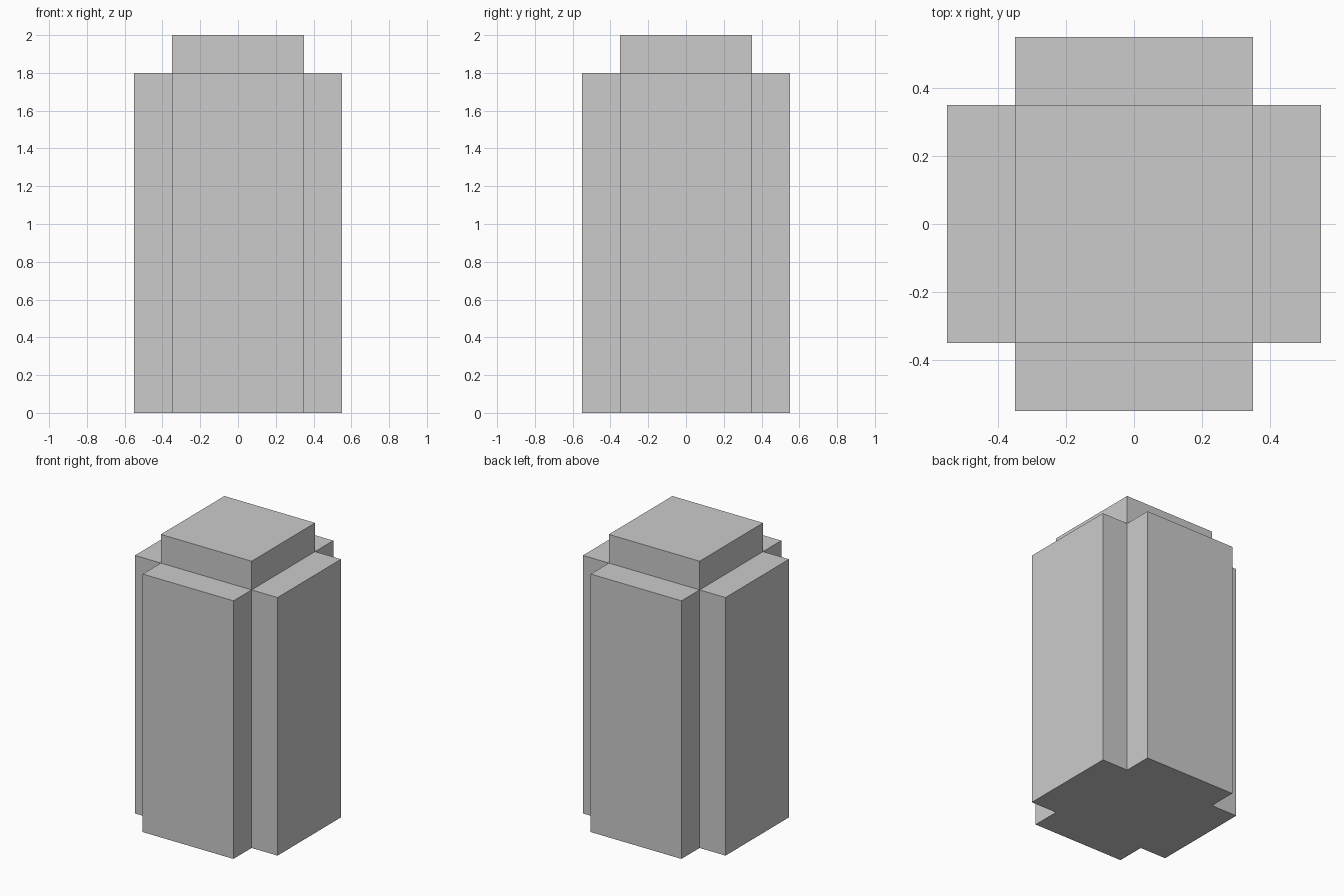
import bpy, bmesh
from mathutils import Matrix, Vector
from math import pi

if "Cube" in bpy.data.objects:
    bpy.data.objects.remove(bpy.data.objects["Cube"])

CORE, ARM = 0.35, 0.55          # half widths of the core and of the cross arms
SHELF, TOP = 1.8, 2.0           # shelf height and total height

bm = bmesh.new()

# Cross-shaped profile: one quarter turned four times
quarter = [(ARM, -CORE), (ARM, CORE), (CORE, CORE)]
profile = [Matrix.Rotation(k * pi / 2, 3, 'Z') @ Vector((x, y, 0))
           for k in range(4) for x, y in quarter]


def ring(points, z):
    return [bm.verts.new((p.x, p.y, z)) for p in points]


def walls(low, high):
    for i in range(len(low)):
        bm.faces.new((low[i - 1], low[i], high[i], high[i - 1]))


# Cross-shaped shaft
base = ring(profile, 0)
shelf = ring(profile, SHELF)
bm.faces.new(base[::-1])
walls(base, shelf)

# Shelf on top of each arm
for k in range(0, 12, 3):
    bm.faces.new((shelf[k - 1], shelf[k], shelf[k + 1], shelf[k + 2]))

# Raised square cap
cap = ring(profile[2::3], TOP)
walls(shelf[2::3], cap)
bm.faces.new(cap)

bmesh.ops.recalc_face_normals(bm, faces=bm.faces)
mesh = bpy.data.meshes.new("cross_pillar")
bm.to_mesh(mesh)
bm.free()
bpy.context.collection.objects.link(bpy.data.objects.new("cross_pillar", mesh))
